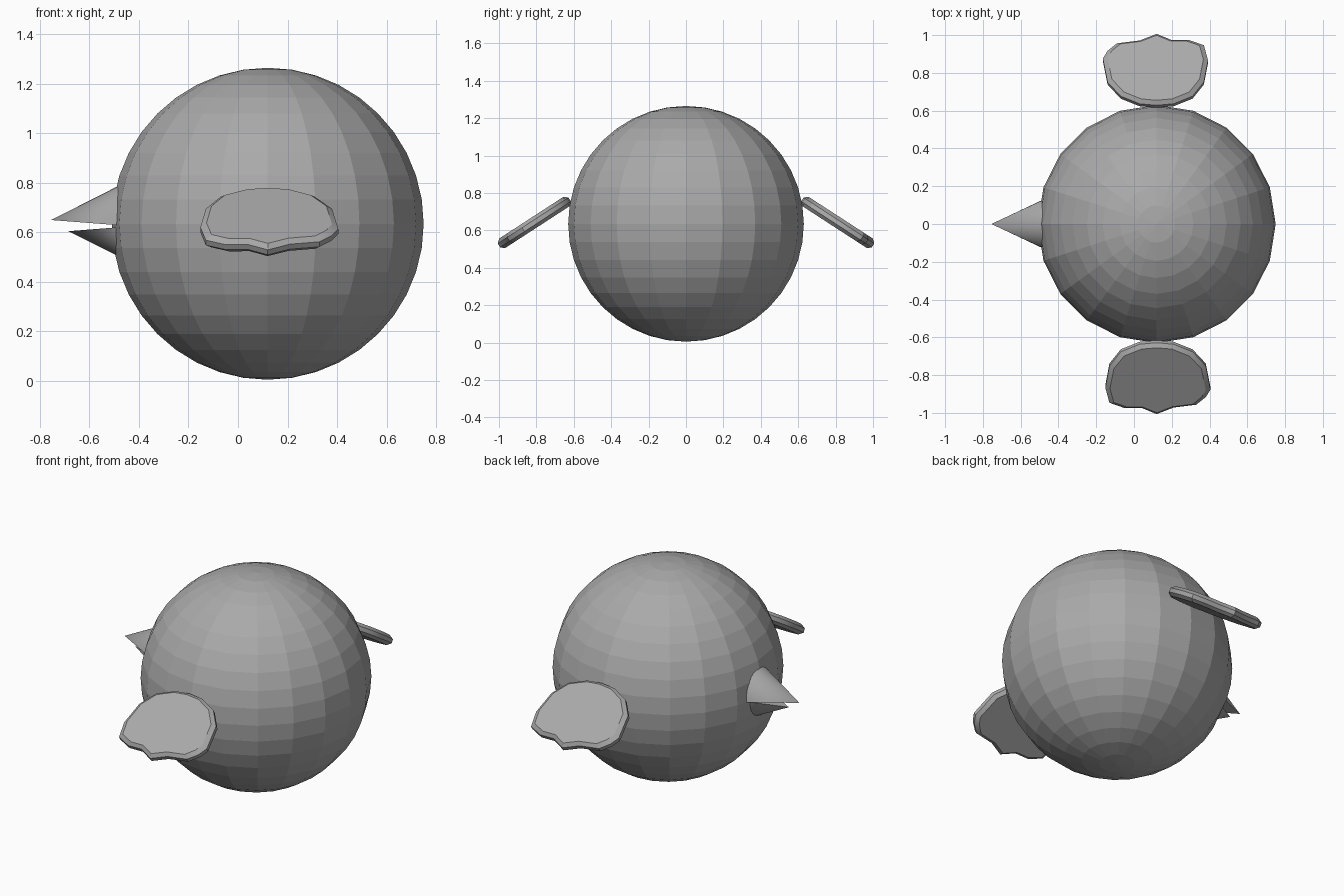
import bpy, bmesh, math
from mathutils import Vector

cube = bpy.data.objects.get("Cube")
if cube:
    bpy.data.objects.remove(cube, do_unlink=True)

# Single plain grey
grey = bpy.data.materials.new("plain_grey")
grey.use_nodes = True
colour = (0.4, 0.4, 0.4, 1)
grey.diffuse_color = colour
grey.node_tree.nodes["Principled BSDF"].inputs["Base Color"].default_value = colour

CX, CZ, R = 0.12, 0.635, 0.63


def make_object(name, bm, smooth_angle=None):
    bmesh.ops.recalc_face_normals(bm, faces=bm.faces)
    mesh = bpy.data.meshes.new(name)
    bm.to_mesh(mesh)
    bm.free()
    mesh.materials.append(grey)
    obj = bpy.data.objects.new(name, mesh)
    bpy.context.collection.objects.link(obj)
    if smooth_angle:
        bpy.ops.object.select_all(action='DESELECT')
        obj.select_set(True)
        bpy.context.view_layer.objects.active = obj
        bpy.ops.object.shade_smooth_by_angle(angle=math.radians(smooth_angle))
    return obj


# Faceted round body
bm = bmesh.new()
bmesh.ops.create_uvsphere(bm, u_segments=20, v_segments=20, radius=R)
bmesh.ops.translate(bm, verts=bm.verts, vec=(CX, 0, CZ))
make_object("body", bm)


# Beak halves: half cones with a flat mouth side
def beak(name, tip, base_x, base_z, width, height, steps=16):
    bm = bmesh.new()
    apex = bm.verts.new(tip)
    arc = []
    for i in range(steps + 1):
        a = math.pi * i / steps
        arc.append(bm.verts.new((base_x, width * math.cos(a),
                                 base_z + height * math.sin(a))))
    for p, q in zip(arc, arc[1:]):
        bm.faces.new((apex, p, q))
    bm.faces.new((apex, arc[-1], arc[0]))
    bm.faces.new(arc)
    make_object(name, bm, 40)


beak("upper_beak", (-0.755, 0, 0.65), -0.43, 0.625, 0.153, 0.19)
beak("lower_beak", (-0.685, 0, 0.605), -0.43, 0.625, 0.125, -0.147)

# Wing outline seen from above, with a scalloped outer edge
OUTLINE = [(-.165, .87), (-.14, .91), (-.09, .95), (.03, .965), (.12, 1.0),
           (.2, .967), (.29, .968), (.37, .94), (.392, .86), (.37, .745),
           (.31, .67), (.21, .63), (.12, .622), (.03, .63), (-.07, .67),
           (-.14, .745)]
SLOPE = math.radians(33)
NORMAL = Vector((0, math.sin(SLOPE), math.cos(SLOPE)))
MID = Vector((.115, .81))


def wing(name, side):
    bm = bmesh.new()
    layers = []
    for scale, offset in ((.92, -.03), (1, -.012), (1, .012), (.91, .03)):
        ring = []
        for p in OUTLINE:
            q = MID + (Vector(p) - MID) * scale
            v = Vector((q.x, q.y, .76 - (q.y - .63) * math.tan(SLOPE)))
            v += NORMAL * offset
            # The second wing is the first turned half way round the body
            ring.append(bm.verts.new((CX + (v.x - CX) * side, v.y * side, v.z)))
        layers.append(ring)
    n = len(OUTLINE)
    for low, high in zip(layers, layers[1:]):
        for i in range(n):
            j = (i + 1) % n
            bm.faces.new((low[i], low[j], high[j], high[i]))
    bm.faces.new(layers[0])
    bm.faces.new(layers[-1])
    make_object(name, bm, 30)


wing("back_wing", 1)
wing("front_wing", -1)
